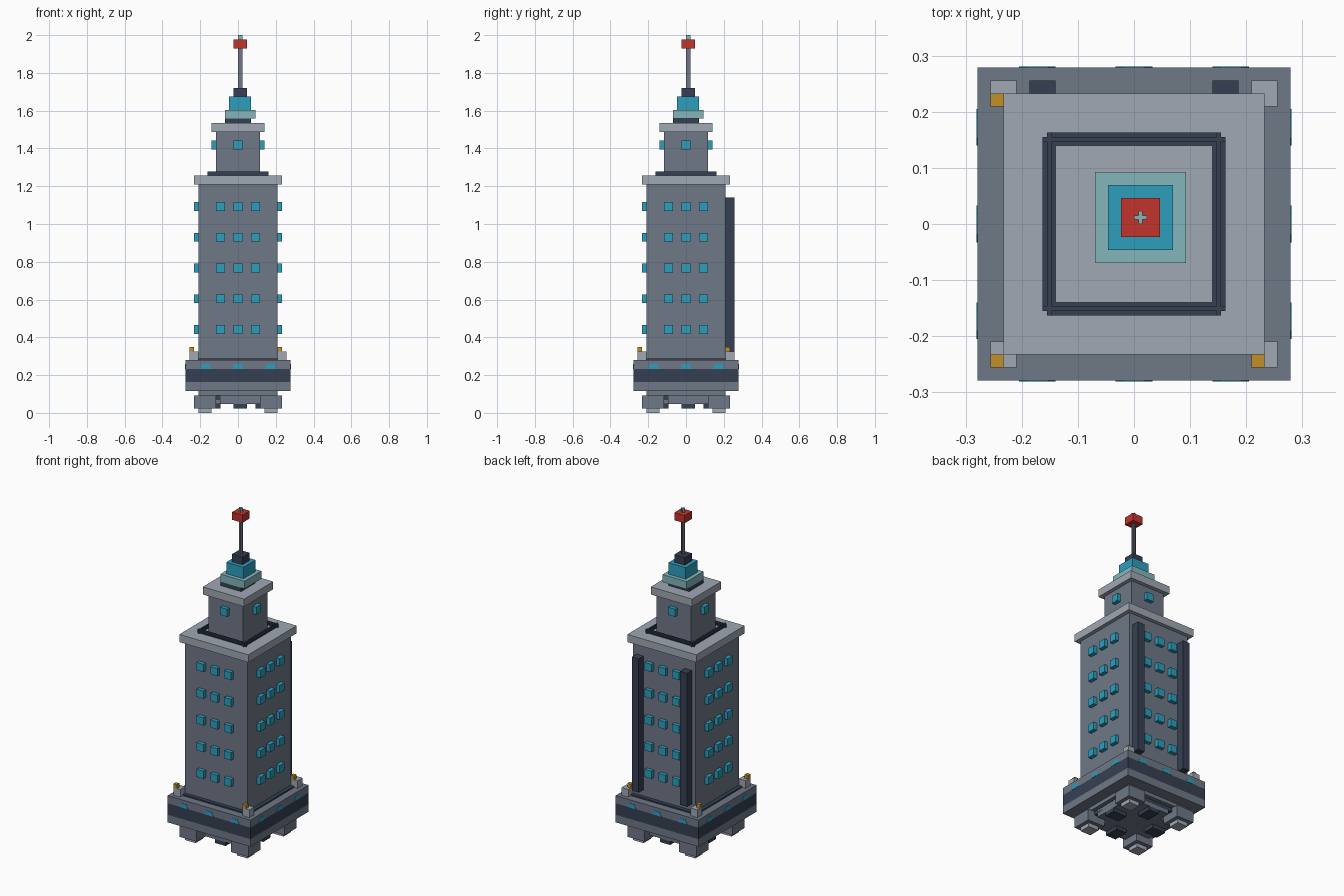
import bpy, bmesh, math
from mathutils import Matrix, Vector

if "Cube" in bpy.data.objects:
    bpy.data.objects.remove(bpy.data.objects["Cube"], do_unlink=True)

U = 2 / 86  # one block unit


def material(name, hex_code):
    rgb = [int(hex_code[i:i + 2], 16) / 255 for i in (0, 2, 4)]
    lin = [c / 12.92 if c <= 0.04045 else ((c + 0.055) / 1.055) ** 2.4 for c in rgb]
    m = bpy.data.materials.new(name)
    m.use_nodes = True
    m.diffuse_color = (*lin, 1)
    bsdf = next(n for n in m.node_tree.nodes if n.type == 'BSDF_PRINCIPLED')
    bsdf.inputs["Base Color"].default_value = (*lin, 1)
    return m


GREY = material("stone_grey", "6f7887")
LIGHT = material("light_stone", "a0a8b4")
DARK = material("dark_slate", "364053")
BLUE = material("window_blue", "2d9fbe")
TEAL = material("pale_teal", "83b6bc")
RED = material("beacon_red", "c2332c")
GOLD = material("lamp_gold", "c39026")


def finish(name, bm, mat):
    bmesh.ops.recalc_face_normals(bm, faces=bm.faces)
    mesh = bpy.data.meshes.new(name)
    bm.to_mesh(mesh)
    bm.free()
    mesh.materials.append(mat)
    obj = bpy.data.objects.new(name, mesh)
    bpy.context.collection.objects.link(obj)
    return obj


def boxes(name, mat, specs):
    """Join boxes given as (x0, x1, y0, y1, z0, z1) in block units."""
    bm = bmesh.new()
    for x0, x1, y0, y1, z0, z1 in specs:
        size = Matrix.Diagonal(((x1 - x0) * U, (y1 - y0) * U, (z1 - z0) * U, 1))
        centre = Vector((x0 + x1, y0 + y1, z0 + z1)) * U / 2
        bmesh.ops.create_cube(bm, size=1, matrix=Matrix.Translation(centre) @ size)
    return finish(name, bm, mat)


def slab(name, mat, half, z0, z1):
    """Square block centred on the tower."""
    return boxes(name, mat, [(-half, half, -half, half, z0, z1)])


def crown(name, mat, lo, hi, z0, z1):
    """Square block with the slightly offset footing of the spire."""
    return boxes(name, mat, [(lo, hi, lo, hi, z0, z1)])


def around(a0, a1, d0, d1, z0, z1):
    """The same box on all four sides; a runs along the side, d outward."""
    return [(a0, a1, -d1, -d0, z0, z1), (a0, a1, d0, d1, z0, z1),
            (-d1, -d0, a0, a1, z0, z1), (d0, d1, a0, a1, z0, z1)]


def corners(d0, d1, z0, z1):
    """The same box in all four corners."""
    spans = [(-d1, -d0), (d0, d1)]
    return [(*sx, *sy, z0, z1) for sx in spans for sy in spans]


# Underside: feet, cross beams and vents
boxes("foot_pads", LIGHT, corners(6, 9, 0, 1))
boxes("foot_blocks", GREY, corners(5, 10, 1, 4))
boxes("underside_vents", DARK, around(-1, 2, 4, 8, 1, 2))
boxes("cross_beams", GREY, [(-4, 5, -8, 8, 2, 4), (-8, 8, -4, 5, 2, 4)])
slab("underside_recess", DARK, 8, 3, 4)
slab("underside_plate", GREY, 9, 4, 5)

# Base platform with its dark band
slab("base_lower", GREY, 12, 5, 7)
slab("base_band", DARK, 12, 7, 10)
slab("base_upper", GREY, 12, 10, 12)

# Low lights above the band, three on each side
bm = bmesh.new()
for side in range(4):
    turn = Matrix.Rotation(side * math.pi / 2, 4, 'Z')
    for cx in (-7.4, 0, 7.4):
        outline = [(-1.4, 10), (1.4, 10), (0.8, 11.1), (-0.8, 11.1)]
        face = bm.faces.new([bm.verts.new(turn @ (Vector((cx + x, -12.06, z)) * U))
                             for x, z in outline])
        out = bmesh.ops.extrude_face_region(bm, geom=[face])
        inward = turn @ Vector((0, 0.1 * U, 0))
        bmesh.ops.translate(bm, vec=inward,
                            verts=[v for v in out["geom"] if isinstance(v, bmesh.types.BMVert)])
finish("base_lights", bm, BLUE)

# Corner posts and lamps
boxes("corner_posts", LIGHT, corners(9, 11, 12, 14))
boxes("corner_lamps", GOLD, [(x, x + 1, y, y + 1, 14, 15) for x in (-11, 9) for y in (-11, 9)])

# Main tower
slab("tower_skirt", DARK, 10, 12, 12.35)
slab("tower_body", GREY, 9, 12, 52)
slab("tower_cap", LIGHT, 10, 52, 54)
boxes("tower_windows", BLUE,
      [b for z in range(18, 47, 7) for a in (-5, -1, 3) for b in around(a, a + 2, 9, 10, z, z + 2)])
boxes("back_pipes", DARK, [(x, x + 2, 9, 11, 14, 49) for x in (-8, 6)])

# Railing: ribbed bars, narrow rib on a wide middle
t = 1 / 3
boxes("roof_railing", DARK,
      around(-6 - 2 * t, 6 + 2 * t, 6, 7, 54 + t, 54 + 2 * t)
      + around(-7, 7, 6 + t, 6 + 2 * t, 54, 55))

# Upper tower
slab("upper_body", GREY, 5, 54, 64)
slab("upper_cap", LIGHT, 6, 64, 66)
boxes("upper_windows", BLUE, around(-1, 1, 5, 6, 60, 62))

# Stepped crown
crown("crown_base", DARK, -3, 3, 66, 67)
crown("crown_step", TEAL, -3, 4, 67, 69)
crown("crown_glass", BLUE, -2, 3, 69, 72)
crown("mast_socket", DARK, -1, 2, 72, 74)


# Mast with a plus-shaped section
def plus(z0, z1):
    return [(0, 1, t, 2 * t, z0, z1), (t, 2 * t, 0, 1, z0, z1)]


boxes("mast", GREY, plus(74, 83))
crown("beacon", RED, -1, 2, 83, 85)
boxes("mast_tip", TEAL, plus(85, 86))
